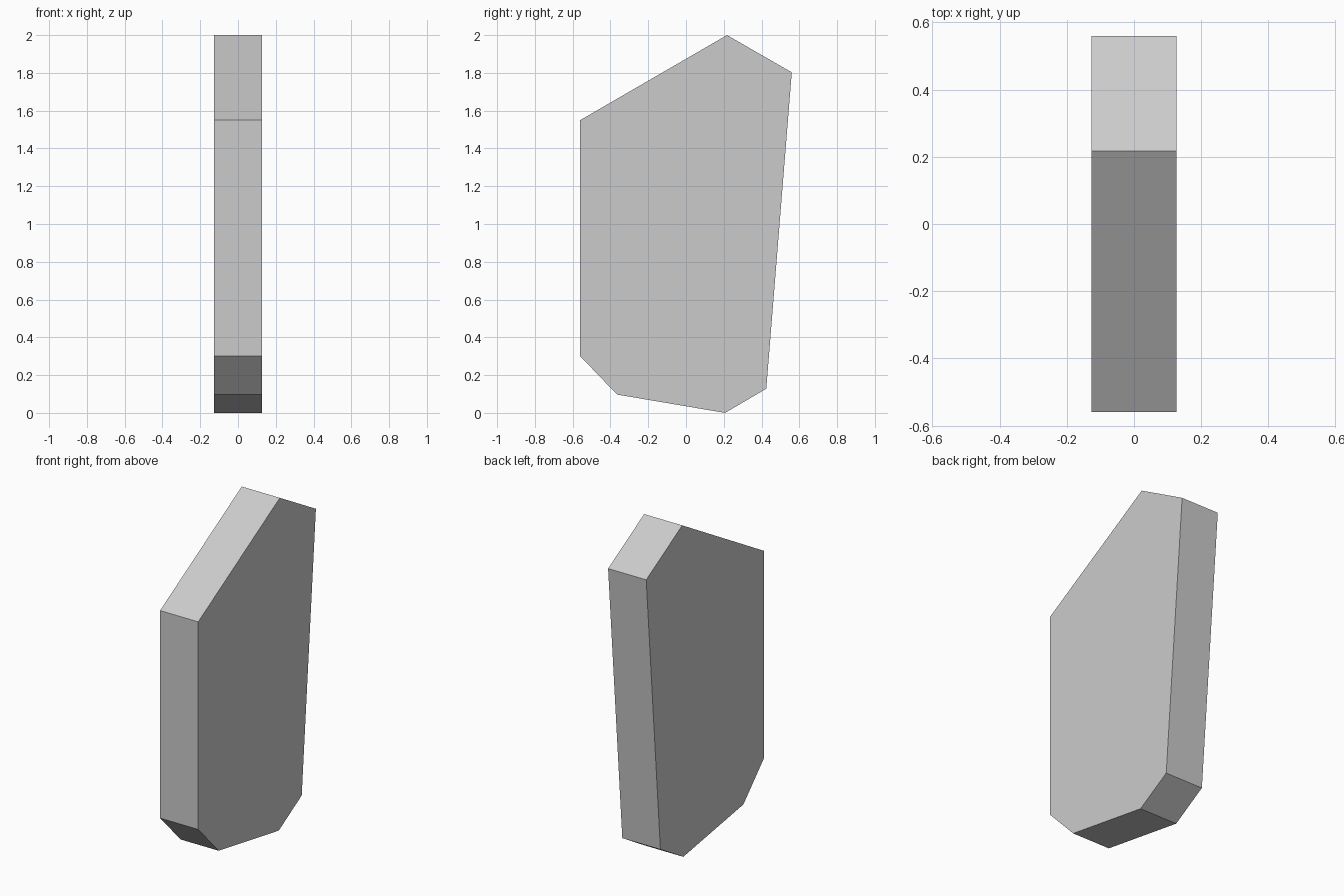
import bpy, bmesh

if "Cube" in bpy.data.objects:
    bpy.data.objects.remove(bpy.data.objects["Cube"])

# Side outline of the slab in (y, z)
PROFILE = [(-0.56, 0.30), (-0.365, 0.097), (0.207, 0.0), (0.425, 0.128),
           (0.56, 1.803), (0.217, 2.0), (-0.56, 1.55)]
HALF_WIDTH = 0.127

# Faceted slab: outline face extruded across x
bm = bmesh.new()
face = bm.faces.new([bm.verts.new((-HALF_WIDTH, y, z)) for y, z in PROFILE])
result = bmesh.ops.extrude_face_region(bm, geom=[face], use_keep_orig=True)
side = [g for g in result["geom"] if isinstance(g, bmesh.types.BMVert)]
bmesh.ops.translate(bm, verts=side, vec=(2 * HALF_WIDTH, 0, 0))
bmesh.ops.recalc_face_normals(bm, faces=bm.faces)

mesh = bpy.data.meshes.new("faceted_slab")
bm.to_mesh(mesh)
bm.free()
slab = bpy.data.objects.new("faceted_slab", mesh)
bpy.context.collection.objects.link(slab)
